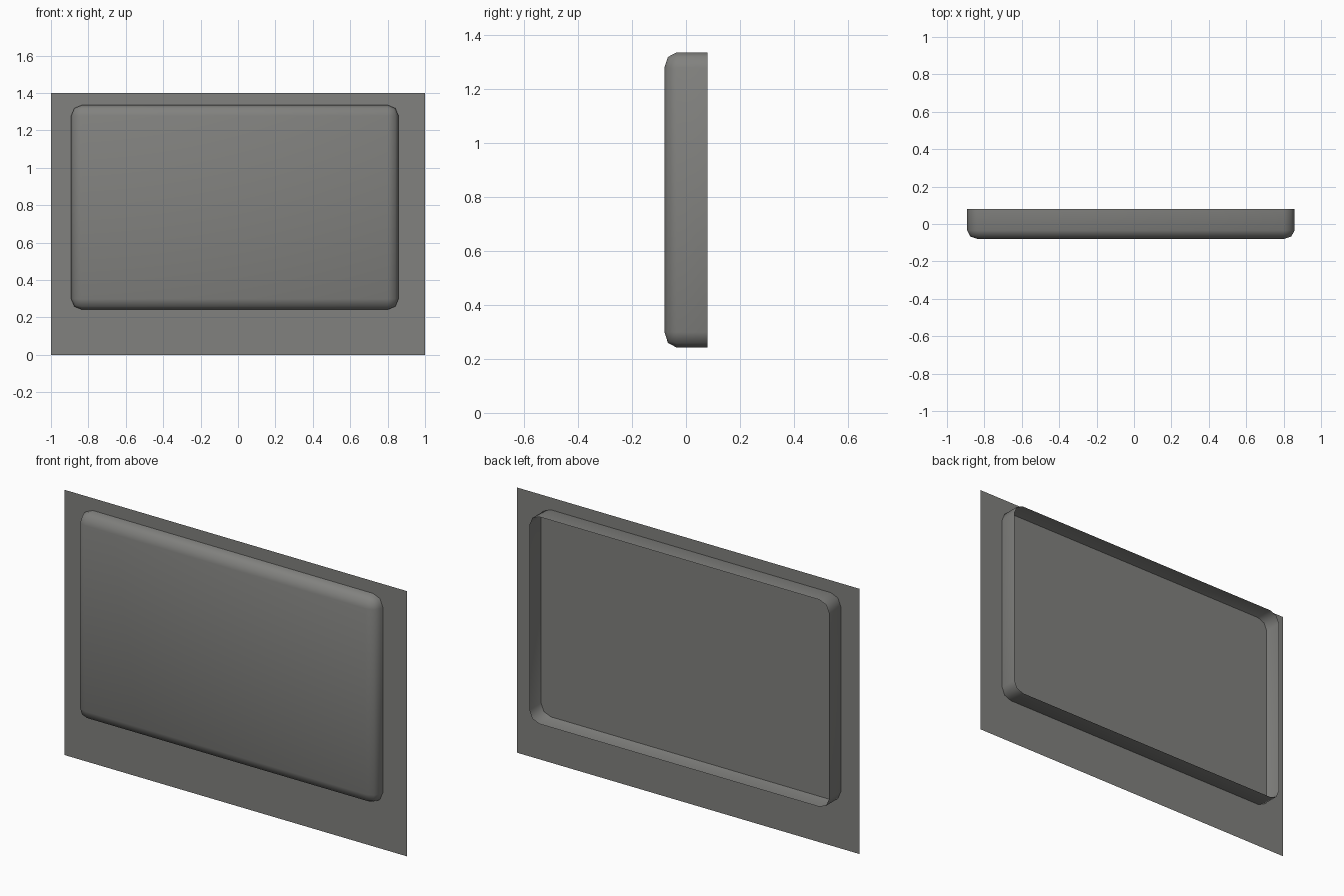
import bpy
import bmesh
from mathutils import Vector

if "Cube" in bpy.data.objects:
    bpy.data.objects.remove(bpy.data.objects["Cube"])

# One warm grey for everything
grey = bpy.data.materials.new("warm grey")
grey.diffuse_color = (0.22, 0.22, 0.21, 1)
grey.use_nodes = True
grey.node_tree.nodes["Principled BSDF"].inputs["Base Color"].default_value = grey.diffuse_color


def add_object(name, bm):
    mesh = bpy.data.meshes.new(name)
    bm.to_mesh(mesh)
    bm.free()
    mesh.materials.append(grey)
    obj = bpy.data.objects.new(name, mesh)
    bpy.context.collection.objects.link(obj)
    return obj


# Thin flat sheet behind the raised panel
SHEET_Y = -0.017
bm = bmesh.new()
corners = [(-1, 0), (1, 0), (1, 1.4), (-1, 1.4)]
bm.faces.new([bm.verts.new((x, SHEET_Y, z)) for x, z in corners])
add_object("back_sheet", bm)

# Rounded panel pushed through the sheet, open at the back
X0, X1, Z0, Z1, DEPTH = -0.892, 0.858, 0.242, 1.335, 0.16
STRETCH = 1.25  # the rounding is shallower in depth than across the front
bm = bmesh.new()
bmesh.ops.create_cube(bm, size=1)
bmesh.ops.scale(bm, vec=Vector((X1 - X0, DEPTH * STRETCH, Z1 - Z0)), verts=bm.verts)
rounded = [e for e in bm.edges if min(v.co.y for v in e.verts) < 0]
bmesh.ops.bevel(bm, geom=rounded, offset=0.057, offset_type='OFFSET',
                segments=2, profile=0.5, affect='EDGES')
bm.normal_update()
back = [f for f in bm.faces if f.normal.y > 0.9]
bmesh.ops.delete(bm, geom=back, context='FACES')
bmesh.ops.scale(bm, vec=Vector((1, 1 / STRETCH, 1)), verts=bm.verts)
bmesh.ops.translate(bm, vec=Vector(((X0 + X1) / 2, 0, (Z0 + Z1) / 2)), verts=bm.verts)
for f in bm.faces:
    f.smooth = True
add_object("raised_panel", bm)
